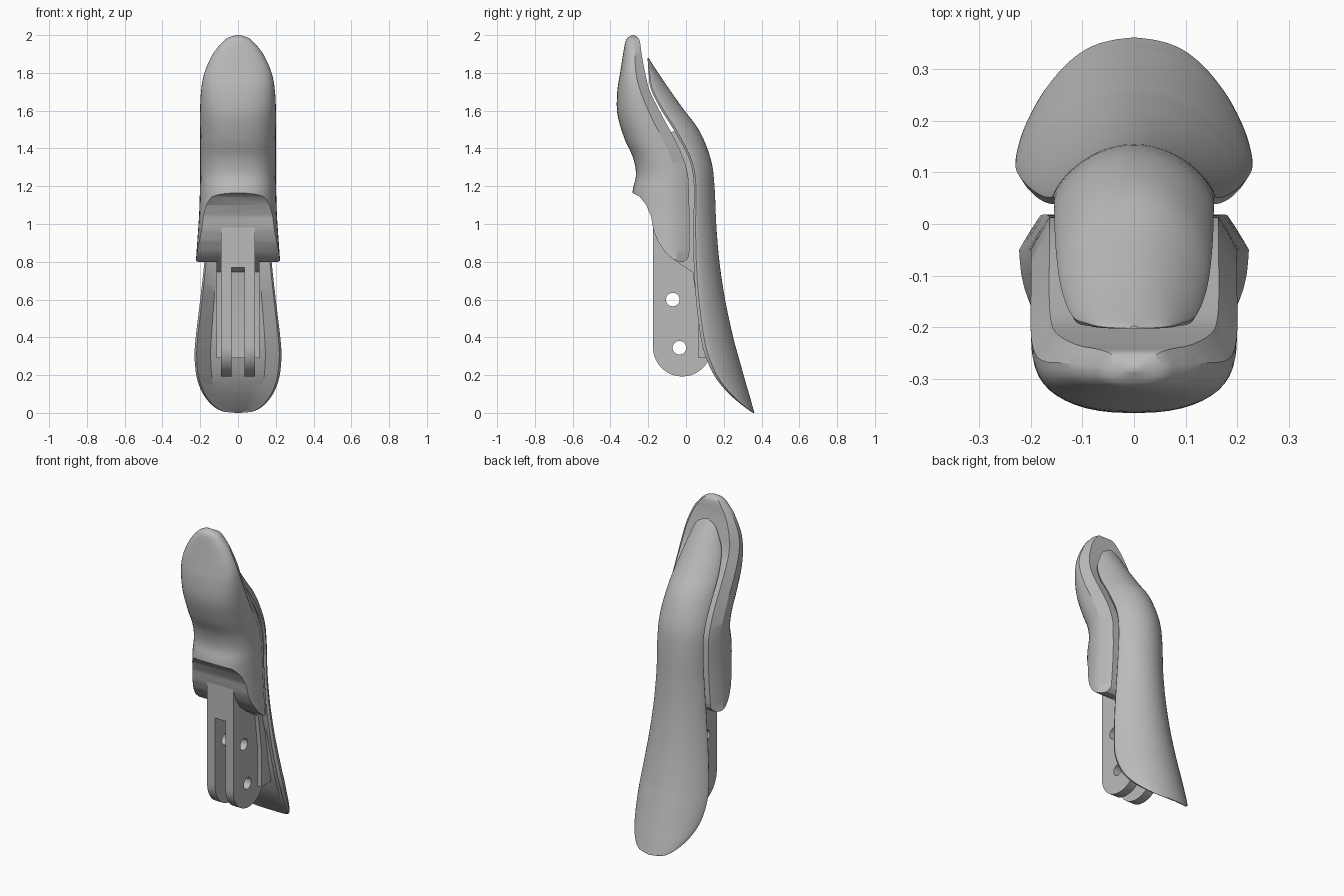
import bpy, bmesh, math
from mathutils import Vector

old = bpy.data.objects.get("Cube")
if old:
    bpy.data.objects.remove(old, do_unlink=True)

grey = bpy.data.materials.new("plain grey")
grey.use_nodes = True
colour = (0.5, 0.5, 0.5, 1)
grey.diffuse_color = colour
grey.node_tree.nodes["Principled BSDF"].inputs["Base Color"].default_value = colour


def finish(name, bm):
    bmesh.ops.remove_doubles(bm, verts=bm.verts, dist=0.0005)
    bmesh.ops.recalc_face_normals(bm, faces=bm.faces)
    mesh = bpy.data.meshes.new(name)
    bm.to_mesh(mesh)
    bm.free()
    mesh.materials.append(grey)
    ob = bpy.data.objects.new(name, mesh)
    bpy.context.collection.objects.link(ob)
    return ob


def smooth_rows(rows, steps=5):
    """Catmull-Rom interpolation through key rows."""
    pts = [Vector(r) for r in rows]
    out = []
    for i in range(len(pts) - 1):
        a, b, c, d = pts[max(i - 1, 0)], pts[i], pts[i + 1], pts[min(i + 2, len(pts) - 1)]
        for k in range(steps):
            t = k / steps
            out.append(0.5 * (2 * b + (c - a) * t + (2 * a - 5 * b + 4 * c - d) * t * t
                              + (3 * b - a - 3 * c + d) * t ** 3))
    return out + [pts[-1]]


def loft(name, rows, section):
    """Skin mirrored half sections stacked in z."""
    bm = bmesh.new()
    rings = []
    for row in smooth_rows(rows):
        half = section(*row)
        ring = half + [(-x, y) for x, y in half[-2:0:-1]]
        rings.append([bm.verts.new((x, y, row[0])) for x, y in ring])
    n = len(rings[0])
    for lo, hi in zip(rings, rings[1:]):
        for i in range(n):
            j = (i + 1) % n
            bm.faces.new((lo[i], lo[j], hi[j], hi[i]))
    bm.faces.new(rings[0])
    bm.faces.new(rings[-1])
    return finish(name, bm)


def prism(name, outline, x0, x1):
    """Extrude a (y, z) outline from x0 to x1."""
    bm = bmesh.new()
    face = bm.faces.new([bm.verts.new((x0, y, z)) for y, z in outline])
    ext = bmesh.ops.extrude_face_region(bm, geom=[face])["geom"]
    bmesh.ops.translate(bm, vec=(x1 - x0, 0, 0),
                        verts=[v for v in ext if isinstance(v, bmesh.types.BMVert)])
    return finish(name, bm)


def arc(cy, cz, r, a0, a1, n=24):
    return [(cy + r * math.cos(math.radians(a0 + (a1 - a0) * i / n)),
             cz + r * math.sin(math.radians(a0 + (a1 - a0) * i / n))) for i in range(n + 1)]


def select(ob):
    bpy.ops.object.select_all(action="DESELECT")
    ob.select_set(True)
    bpy.context.view_layer.objects.active = ob


def cut(ob, cutter):
    cutter.hide_render = True
    mod = ob.modifiers.new("cut", "BOOLEAN")
    mod.operation, mod.solver, mod.object = "DIFFERENCE", "EXACT", cutter
    select(ob)
    bpy.ops.object.modifier_apply(modifier=mod.name)
    bpy.data.objects.remove(cutter, do_unlink=True)


# Front grip: rounded front, chamfered back edge
def grip_section(z, w, yf, yb, ym):
    n = 12
    half = []
    for i in range(n + 1):
        a = math.pi / 2 * i / n
        half.append((w * math.sin(a) ** 0.8, ym + (yf - ym) * max(math.cos(a), 0) ** 0.8))
    return half + [(0.82 * w, yb), (0.4 * w, yb), (0, yb)]


grip_rows = [  # z, half width, front, back, widest point
    (0.74, 0.228, -0.28, 0.015, -0.05), (0.9, 0.216, -0.28, 0.018, -0.05),
    (1.05, 0.206, -0.285, 0.018, -0.05), (1.17, 0.202, -0.283, 0.015, -0.05),
    (1.26, 0.2, -0.265, 0.01, -0.055), (1.35, 0.2, -0.28, -0.015, -0.08),
    (1.45, 0.2, -0.325, -0.06, -0.125), (1.58, 0.201, -0.363, -0.13, -0.19),
    (1.7, 0.196, -0.364, -0.19, -0.24), (1.8, 0.178, -0.349, -0.216, -0.265),
    (1.9, 0.133, -0.333, -0.235, -0.27), (1.96, 0.085, -0.322, -0.243, -0.275),
    (1.985, 0.055, -0.31, -0.252, -0.275), (2.0, 0.01, -0.286, -0.276, -0.28)]
grip = loft("front_grip", grip_rows, grip_section)

# Scooped underside
scoop = [(-0.6, 1.18), (-0.285, 1.165), (-0.245, 1.145), (-0.21, 1.1), (-0.185, 1.04),
         (-0.173, 0.97), (-0.15, 0.91), (-0.11, 0.85), (-0.07, 0.815), (-0.035, 0.8),
         (-0.01, 0.8), (0.008, 0.815), (0.03, 0.86), (0.1, 0.86), (0.1, 0.6), (-0.6, 0.6)]
cut(grip, prism("scoop_cutter", scoop, -0.5, 0.5))


# Back plate: arched back, hollowed front with a raised rim
def plate_section(z, w, yf, yb):
    d = yb - yf
    hollow = yf + d * (0.35 if z < 0.6 else max(0.1, 0.35 - (z - 0.6)))
    n = 14
    half = []
    for i in range(n + 1):
        s = math.sin(math.pi / 2 * i / n)
        half.append((w * s, yf + 0.1 * d + 0.9 * d * (1 - s * s) ** 0.75))
    return half + [(0.95 * w, yf), (0.63 * w, hollow), (0.3 * w, hollow), (0, hollow)]


plate_rows = [  # z, half width, front, back
    (0, 0.01, 0.355, 0.362), (0.008, 0.08, 0.342, 0.36), (0.035, 0.13, 0.305, 0.352),
    (0.08, 0.172, 0.25, 0.34), (0.13, 0.2, 0.2, 0.325), (0.2, 0.221, 0.148, 0.305),
    (0.3, 0.23, 0.103, 0.277), (0.4, 0.224, 0.078, 0.25), (0.6, 0.2, 0.053, 0.207),
    (0.8, 0.178, 0.041, 0.177), (1.0, 0.162, 0.039, 0.16), (1.2, 0.156, 0.042, 0.151),
    (1.34, 0.155, 0.018, 0.132), (1.49, 0.152, -0.06, 0.073), (1.61, 0.142, -0.135, -0.015),
    (1.72, 0.12, -0.188, -0.093), (1.8, 0.09, -0.198, -0.147), (1.85, 0.06, -0.202, -0.18),
    (1.88, 0.01, -0.203, -0.198)]
plate = loft("back_plate", plate_rows, plate_section)

# Inner core joining grip, plate and bracket
core = prism("core", [(-0.172, 0.97), (-0.15, 0.91), (-0.11, 0.85), (-0.05, 0.8),
                      (0.035, 0.745), (0.065, 0.53), (0.065, 0.29), (0.16, 0.29),
                      (0.1, 0.8), (0.085, 1.15), (0.05, 1.35), (-0.03, 1.5),
                      (-0.1, 1.48), (-0.04, 1.3), (-0.1, 1.1)], -0.115, 0.115)

# Two drilled bracket cheeks with a slot between them
cheek = ([(-0.175, 1.03)] + arc(-0.02, 0.348, 0.155, 180, 330)
         + [(0.15, 0.3), (0.1, 0.8), (0.05, 1.03)])
cheeks = []
for side, name in ((1, "left_bracket_cheek"), (-1, "right_bracket_cheek")):
    ob = prism(name, cheek, side * 0.035, side * 0.09)
    for y, z in ((-0.07, 0.6), (-0.035, 0.345)):
        cut(ob, prism("hole_cutter", arc(y, z, 0.036, 0, 345, 23), -0.3, 0.3))
    cheeks.append(ob)
bridge = prism("bracket_bridge", [(-0.175, 0.77), (0.08, 0.77), (0.06, 1.03), (-0.175, 1.03)],
               -0.035, 0.035)

for ob in [grip, plate, core, bridge] + cheeks:
    select(ob)
    bpy.ops.object.shade_smooth_by_angle(angle=math.radians(32))
